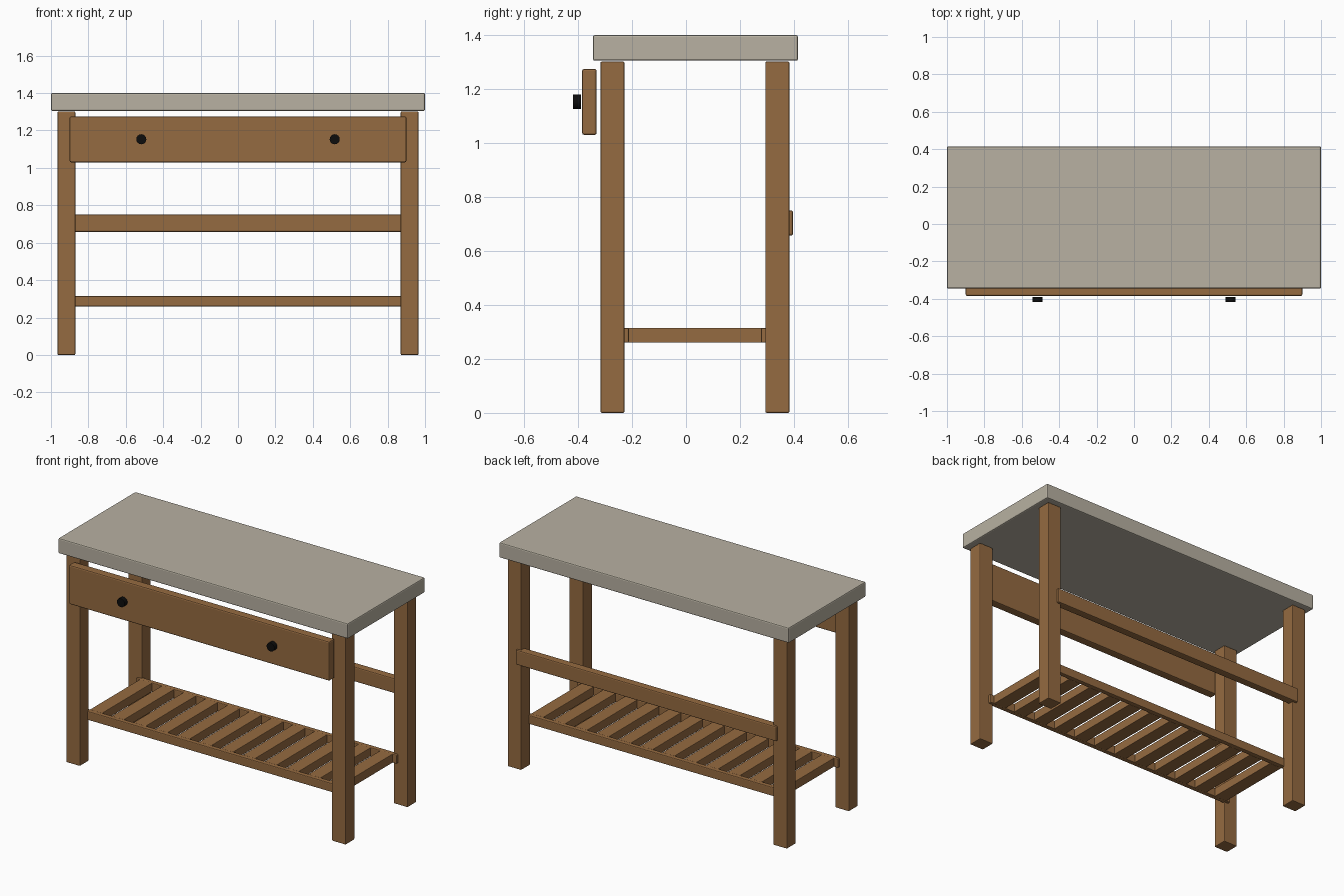
import bpy
import math
from mathutils import Vector

cube = bpy.data.objects.get("Cube")
if cube:
    bpy.data.objects.remove(cube, do_unlink=True)


def make_material(name, color, roughness):
    mat = bpy.data.materials.new(name)
    mat.use_nodes = True
    mat.diffuse_color = (*color, 1)
    bsdf = next(n for n in mat.node_tree.nodes if n.type == 'BSDF_PRINCIPLED')
    bsdf.inputs["Base Color"].default_value = (*color, 1)
    bsdf.inputs["Roughness"].default_value = roughness
    return mat


wood = make_material("warm wood", (0.30, 0.145, 0.052), 0.6)
stone = make_material("pale stone", (0.48, 0.44, 0.36), 0.5)
black = make_material("black metal", (0.004, 0.004, 0.004), 0.4)


def board(name, x, y, z, mat, bevel):
    """Rounded box filling the given (min, max) ranges."""
    low, high = (Vector(v) for v in zip(x, y, z))
    bpy.ops.mesh.primitive_cube_add(size=1, location=(low + high) / 2)
    obj = bpy.context.object
    obj.name = name
    obj.scale = high - low
    bpy.ops.object.transform_apply(location=False, rotation=False, scale=True)
    obj.data.materials.append(mat)
    mod = obj.modifiers.new("soft edges", 'BEVEL')
    mod.width = bevel
    mod.segments = 2
    return obj


# Worktop
board("worktop", (-1, 1), (-0.345, 0.415), (1.305, 1.40), stone, 0.007)

# Four square legs
LEG_Y = {"front": (-0.317, -0.228), "back": (0.294, 0.383)}
LEG_X = {"left": (0.87, 0.965), "right": (-0.965, -0.87)}
for end, y in LEG_Y.items():
    for side, x in LEG_X.items():
        board(f"{end}_{side}_leg", x, y, (0, 1.302), wood, 0.005)

# Drawer front and back brace
board("drawer_front", (-0.9, 0.9), (-0.385, -0.331), (1.03, 1.275), wood, 0.008)
board("back_brace", (-0.9, 0.9), (0.347, 0.397), (0.657, 0.75), wood, 0.007)

# Drawer knobs
for side, sign in (("left", 1), ("right", -1)):
    bpy.ops.mesh.primitive_cylinder_add(
        vertices=16, radius=0.027, depth=0.028,
        location=(sign * 0.517, -0.404, 1.153), rotation=(math.pi / 2, 0, 0))
    knob = bpy.context.object
    knob.name = f"{side}_knob"
    knob.data.materials.append(black)
    bpy.ops.object.shade_smooth_by_angle(angle=math.radians(40))

# Slatted shelf: two long rails with evenly spaced slats between them
SHELF_Z = (0.26, 0.315)
board("front_shelf_rail", (-0.9, 0.9), (-0.242, -0.212), SHELF_Z, wood, 0.005)
board("back_shelf_rail", (-0.9, 0.9), (0.278, 0.308), SHELF_Z, wood, 0.005)
SLATS, SLAT_WIDTH, REACH = 12, 0.085, 0.83
for i in range(SLATS):
    cx = -REACH + 2 * REACH * i / (SLATS - 1)
    board(f"shelf_slat_{i + 1}", (cx - SLAT_WIDTH / 2, cx + SLAT_WIDTH / 2),
          (-0.215, 0.281), SHELF_Z, wood, 0.003)
